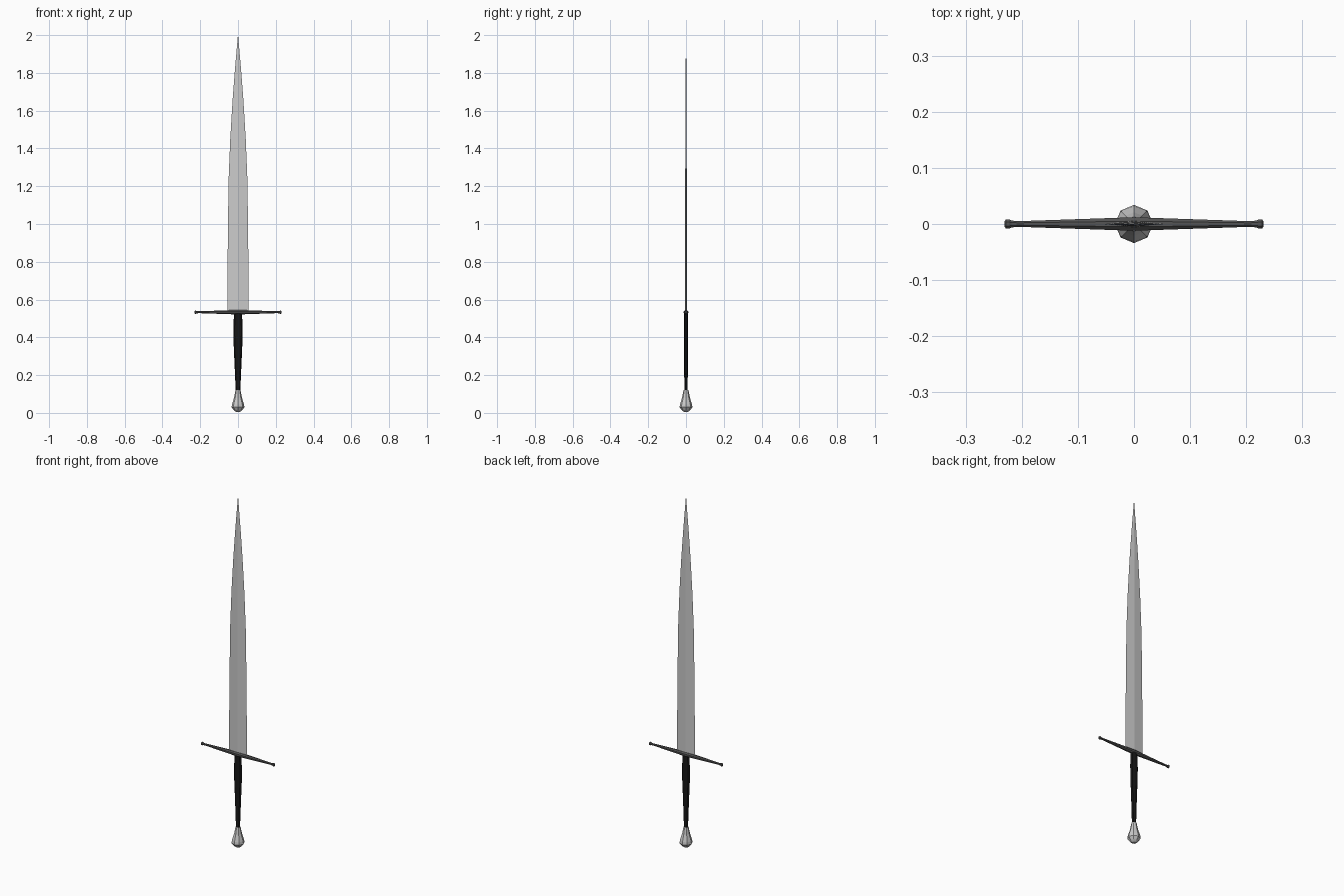
import bpy, bmesh
from math import sin, cos, pi
from mathutils import Vector

if "Cube" in bpy.data.objects:
    bpy.data.objects.remove(bpy.data.objects["Cube"])


def material(name, v):
    m = bpy.data.materials.new(name)
    m.diffuse_color = (v, v, v, 1)
    m.use_nodes = True
    m.node_tree.nodes["Principled BSDF"].inputs["Base Color"].default_value = m.diffuse_color
    return m


def loft(name, stations, sides, axis='Z', turn=0.0, mat=None):
    """Bridge elliptical rings (position, half width, half depth) along an axis."""
    bm = bmesh.new()
    rings = []
    for p, a, b in stations:
        ring = []
        for i in range(sides):
            t = 2 * pi * i / sides + turn
            u, v = a * cos(t), b * sin(t)
            co = Vector((u, v, p)) if axis == 'Z' else Vector((p, u, v + 0.533))
            ring.append(bm.verts.new(co))
        rings.append(ring)
    for r, s in zip(rings, rings[1:]):
        for i in range(sides):
            j = (i + 1) % sides
            bm.faces.new((r[i], r[j], s[j], s[i]))
    bm.faces.new(rings[0])
    bm.faces.new(rings[-1])
    bmesh.ops.remove_doubles(bm, verts=bm.verts, dist=1e-5)
    bmesh.ops.recalc_face_normals(bm, faces=bm.faces)
    me = bpy.data.meshes.new(name)
    bm.to_mesh(me)
    bm.free()
    ob = bpy.data.objects.new(name, me)
    bpy.context.collection.objects.link(ob)
    if mat:
        me.materials.append(mat)
    return ob


black = material("grip_black", 0.008)
dark = material("guard_dark", 0.09)

# Blade: thin diamond section tapering in a curve to the point
loft("blade", [(0.53, 0.057, 0.005), (0.90, 0.054, 0.0048), (1.23, 0.050, 0.0042),
               (1.45, 0.041, 0.0034), (1.65, 0.029, 0.0026),
               (1.82, 0.016, 0.0018), (1.995, 0.0008, 0.0003)], 4)

# Crossguard: slim tapering bar with flared ends
half = [(0.0, 0.013, 0.013), (0.205, 0.0055, 0.0055), (0.218, 0.0065, 0.0065),
        (0.223, 0.009, 0.009), (0.228, 0.009, 0.009), (0.231, 0.005, 0.005)]
guard = [(-p, a, b) for p, a, b in reversed(half[1:])] + half
loft("crossguard", guard, 8, 'X', pi / 8, dark)

# Grip: oval, swelling towards the guard
loft("grip", [(0.115, 0.012, 0.009), (0.25, 0.018, 0.0095), (0.385, 0.024, 0.010),
              (0.45, 0.025, 0.010), (0.527, 0.021, 0.010)], 8, mat=black)

# Pommel: eight-sided pear shape
loft("pommel", [(0.005, 0.010, 0.010), (0.014, 0.022, 0.022), (0.030, 0.034, 0.034),
                (0.045, 0.032, 0.032), (0.080, 0.021, 0.021),
                (0.120, 0.013, 0.013)], 8)
